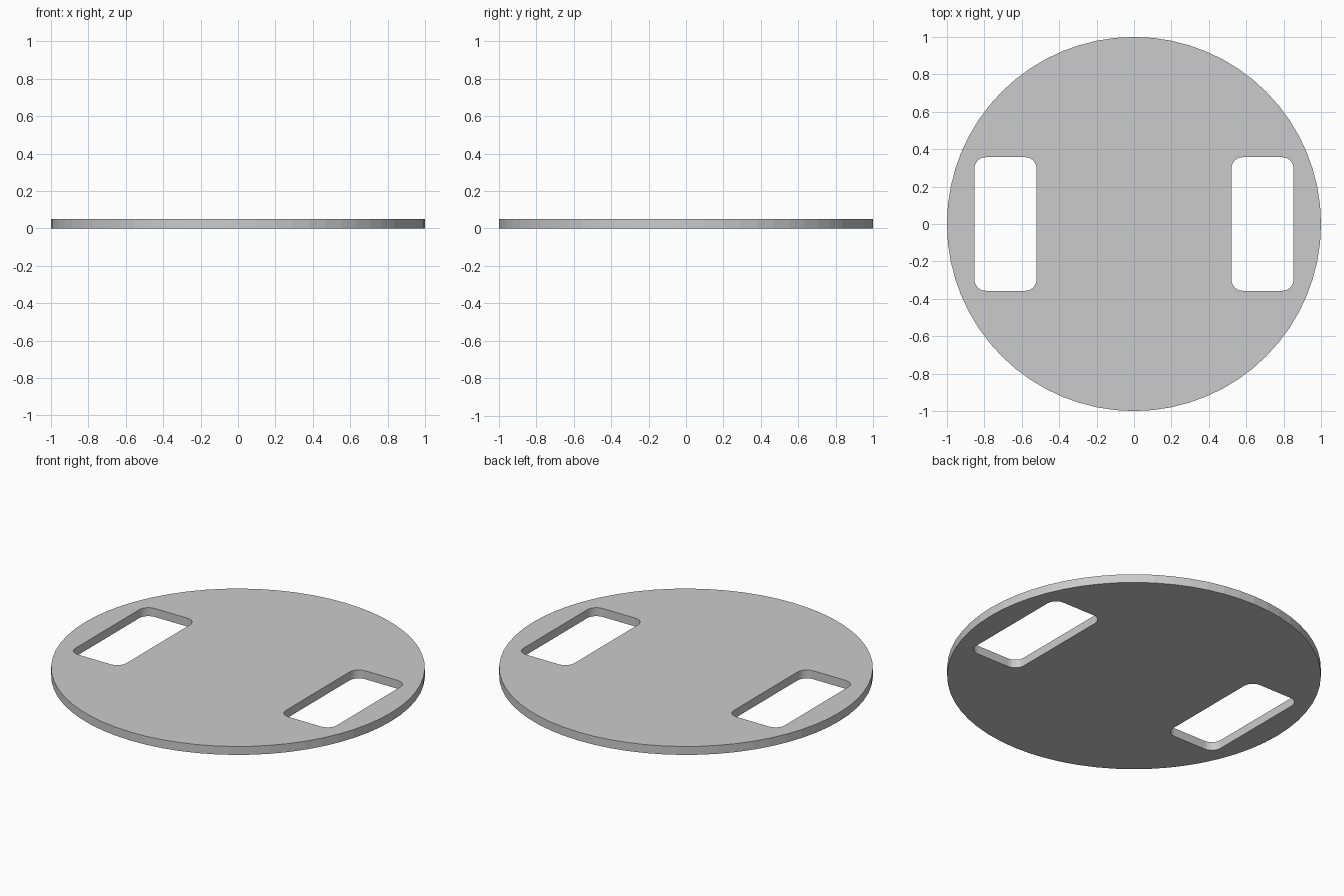
import bpy, bmesh
from math import cos, sin, pi

if "Cube" in bpy.data.objects:
    bpy.data.objects.remove(bpy.data.objects["Cube"])

THICKNESS = 0.05
RIM_SIDES = 64
SLOT_X, SLOT_HALF_W, SLOT_HALF_L = 0.687, 0.166, 0.357
CORNER_R, CORNER_STEPS = 0.06, 6


def circle(radius, sides):
    return [(radius * cos(2 * pi * i / sides), radius * sin(2 * pi * i / sides))
            for i in range(sides)]


def rounded_rect(cx, half_w, half_l, r, steps):
    pts = []
    for q, (sx, sy) in enumerate([(1, 1), (-1, 1), (-1, -1), (1, -1)]):
        for i in range(steps + 1):
            a = pi / 2 * (q + i / steps)
            pts.append((cx + sx * (half_w - r) + r * cos(a),
                        sy * (half_l - r) + r * sin(a)))
    return pts


def add_loop(bm, pts):
    verts = [bm.verts.new((x, y, 0)) for x, y in pts]
    return [bm.edges.new((v, verts[(i + 1) % len(verts)])) for i, v in enumerate(verts)]


bm = bmesh.new()

# Round outline with two mirrored slots
edges = add_loop(bm, circle(1.0, RIM_SIDES))
for side in (-1, 1):
    edges += add_loop(bm, rounded_rect(side * SLOT_X, SLOT_HALF_W, SLOT_HALF_L,
                                       CORNER_R, CORNER_STEPS))

# Fill between the outlines and thicken the plate upwards
bmesh.ops.triangle_fill(bm, edges=edges, use_beauty=True, use_dissolve=False)
extruded = bmesh.ops.extrude_face_region(bm, geom=bm.faces[:], use_keep_orig=True)
top = [g for g in extruded["geom"] if isinstance(g, bmesh.types.BMVert)]
bmesh.ops.translate(bm, verts=top, vec=(0, 0, THICKNESS))
bmesh.ops.recalc_face_normals(bm, faces=bm.faces[:])

mesh = bpy.data.meshes.new("slotted_disc")
bm.to_mesh(mesh)
bm.free()
disc = bpy.data.objects.new("slotted_disc", mesh)
bpy.context.collection.objects.link(disc)
